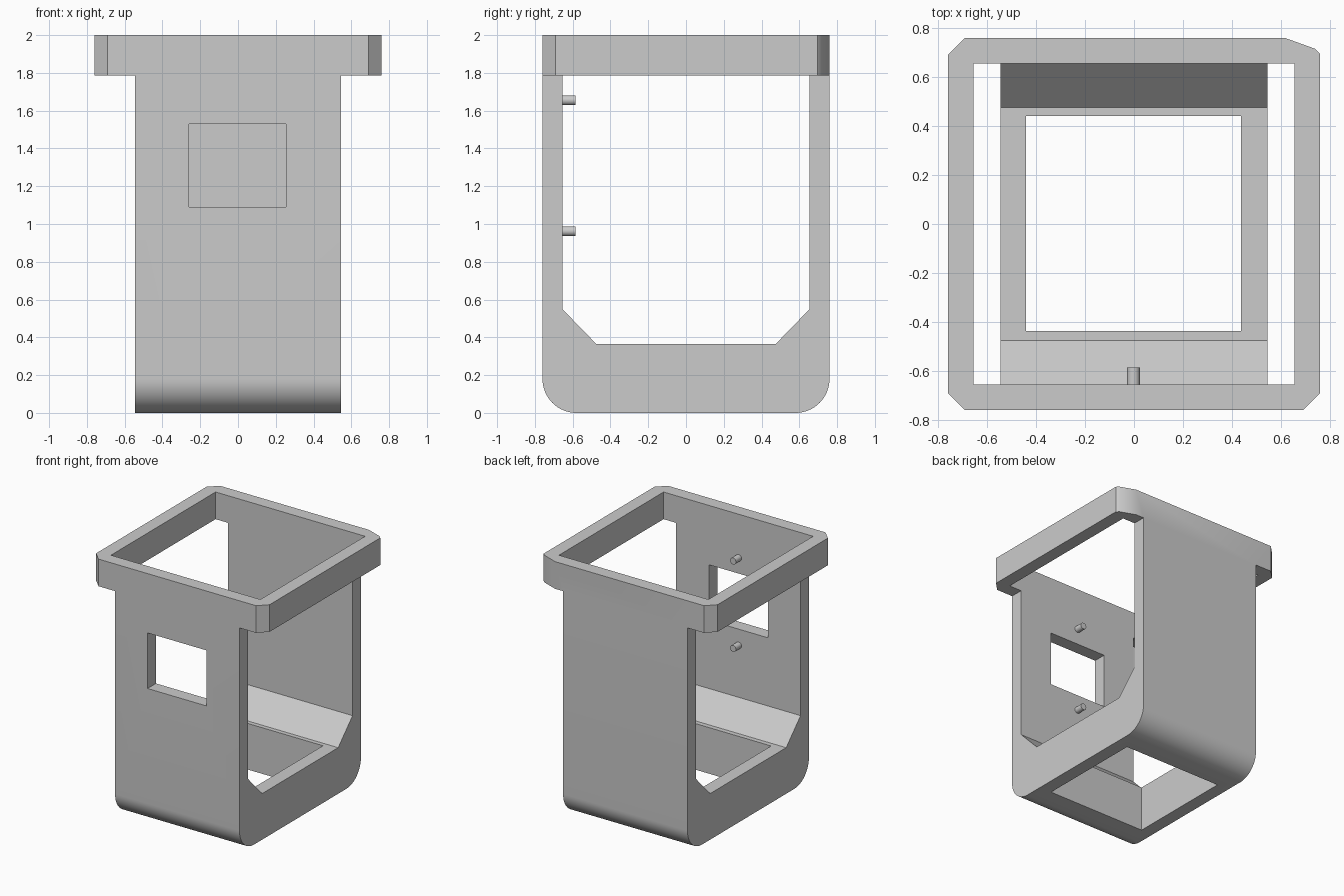
import bpy, bmesh, math
from mathutils import Matrix

if "Cube" in bpy.data.objects:
    bpy.data.objects.remove(bpy.data.objects["Cube"])

grey = bpy.data.materials.new("light grey")
grey.use_nodes = True
colour = (0.6, 0.6, 0.6, 1)
grey.diffuse_color = colour
grey.node_tree.nodes["Principled BSDF"].inputs["Base Color"].default_value = colour


def finish(name, bm):
    bmesh.ops.recalc_face_normals(bm, faces=bm.faces)
    mesh = bpy.data.meshes.new(name)
    bm.to_mesh(mesh)
    bm.free()
    mesh.materials.append(grey)
    ob = bpy.data.objects.new(name, mesh)
    bpy.context.collection.objects.link(ob)
    return ob


def extrude(name, points, offset):
    """Extrude a closed outline of 3D points along an offset."""
    bm = bmesh.new()
    face = bm.faces.new([bm.verts.new(p) for p in points])
    out = bmesh.ops.extrude_face_region(bm, geom=[face])
    moved = [v for v in out["geom"] if isinstance(v, bmesh.types.BMVert)]
    bmesh.ops.translate(bm, verts=moved, vec=offset)
    return finish(name, bm)


def box(name, lo, hi):
    corners = [(lo[0], lo[1]), (hi[0], lo[1]), (hi[0], hi[1]), (lo[0], hi[1])]
    return extrude(name, [(x, y, lo[2]) for x, y in corners], (0, 0, hi[2] - lo[2]))


def boolean(target, tool, operation):
    mod = target.modifiers.new(operation, "BOOLEAN")
    mod.operation, mod.solver, mod.object = operation, "EXACT", tool
    with bpy.context.temp_override(object=target, active_object=target):
        bpy.ops.object.modifier_apply(modifier=mod.name)
    bpy.data.objects.remove(tool)


OUT, IN, TOP, RIM = 0.76, 0.655, 2.0, 1.785
HALF, FLOOR, R, STEPS = 0.545, 0.365, 0.18, 16

# U-shaped frame: rounded outer corners, chamfered inner corners
arc = [(OUT - R + R * math.sin(a), R - R * math.cos(a))
       for a in (math.pi / 2 * i / STEPS for i in range(STEPS + 1))]
side = arc + [(OUT, TOP), (IN, TOP), (IN, 0.55), (0.475, FLOOR)]
profile = side + [(-y, z) for y, z in reversed(side)]
frame = extrude("frame", [(-HALF, y, z) for y, z in profile], (2 * HALF, 0, 0))

# Top rim with clipped corners, one of them shallower
outline = [(-0.69, -OUT), (0.69, -OUT), (OUT, -0.69), (OUT, 0.695),
           (0.74, 0.715), (0.615, OUT), (-0.69, OUT), (-OUT, 0.69), (-OUT, -0.69)]
rim = extrude("rim", [(x, y, RIM) for x, y in outline], (0, 0, TOP - RIM))
boolean(rim, box("rim_opening", (-IN, -IN, 1.5), (IN, IN, 2.2)), "DIFFERENCE")
boolean(frame, rim, "UNION")

# Front window and floor opening
boolean(frame, box("window_cutter", (-0.26, -0.9, 1.09), (0.255, -0.5, 1.53)), "DIFFERENCE")
boolean(frame, box("floor_cutter", (-0.44, -0.437, -0.2), (0.437, 0.44, 0.6)), "DIFFERENCE")

# Merge the flat faces left by the cuts
bm = bmesh.new()
bm.from_mesh(frame.data)
bmesh.ops.remove_doubles(bm, verts=bm.verts, dist=0.0005)
bmesh.ops.dissolve_limit(bm, angle_limit=math.radians(0.5), verts=bm.verts, edges=bm.edges)
bm.to_mesh(frame.data)
bm.free()

# Pegs on the inside of the front wall
parts = [frame]
for name, z in (("upper_peg", 1.655), ("lower_peg", 0.962)):
    bm = bmesh.new()
    place = Matrix.Translation((-0.002, -0.625, z)) @ Matrix.Rotation(math.pi / 2, 4, "X")
    bmesh.ops.create_cone(bm, cap_ends=True, segments=24, radius1=0.026,
                          radius2=0.026, depth=0.08, matrix=place)
    parts.append(finish(name, bm))

# Smooth the rounded corners and pegs, keep other edges sharp
for ob in bpy.context.selected_objects:
    ob.select_set(False)
for ob in parts:
    ob.select_set(True)
bpy.context.view_layer.objects.active = frame
bpy.ops.object.shade_smooth_by_angle(angle=math.radians(30))
